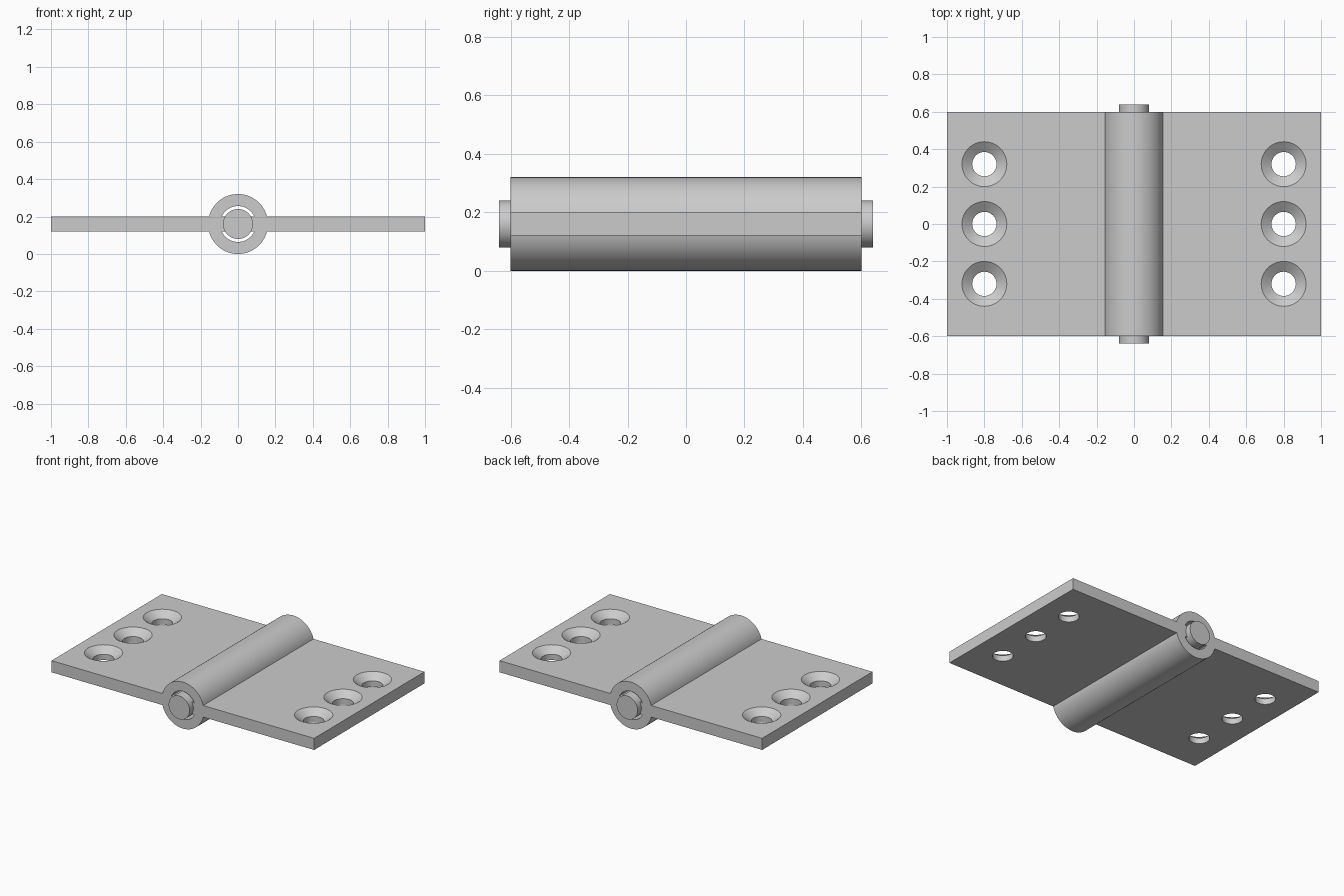
import bpy, bmesh, math

cube = bpy.data.objects.get("Cube")
if cube:
    bpy.data.objects.remove(cube, do_unlink=True)

AXIS_Z = 0.16        # height of the hinge axis
HALF_THICK = 0.04    # half the leaf thickness
HALF_DEPTH = 0.6     # half the leaf depth along y

steel = bpy.data.materials.new("grey steel")
steel.use_nodes = True
steel.diffuse_color = (0.6, 0.6, 0.6, 1)
steel.node_tree.nodes["Principled BSDF"].inputs["Base Color"].default_value = (0.6, 0.6, 0.6, 1)


def finish(name, bm):
    bmesh.ops.recalc_face_normals(bm, faces=bm.faces)
    mesh = bpy.data.meshes.new(name)
    bm.to_mesh(mesh)
    bm.free()
    mesh.materials.append(steel)
    obj = bpy.data.objects.new(name, mesh)
    bpy.context.collection.objects.link(obj)
    return obj


def loft(name, rings):
    """Skin a stack of equal-length rings and cap both ends."""
    bm = bmesh.new()
    rows = [[bm.verts.new(p) for p in ring] for ring in rings]
    n = len(rows[0])
    for a, b in zip(rows, rows[1:]):
        for i in range(n):
            j = (i + 1) % n
            bm.faces.new((a[i], a[j], b[j], b[i]))
    bm.faces.new(rows[0])
    bm.faces.new(rows[-1])
    return finish(name, bm)


def extrude_y(name, outline, half):
    """Extrude an outline, measured from the hinge axis, along y."""
    return loft(name, [[(x, y, z + AXIS_Z) for x, z in outline] for y in (-half, half)])


def arc(radius, start, end, steps):
    return [(radius * math.cos(start + (end - start) * i / steps),
             radius * math.sin(start + (end - start) * i / steps)) for i in range(steps + 1)]


def smooth(obj):
    bpy.ops.object.select_all(action='DESELECT')
    obj.select_set(True)
    bpy.context.view_layer.objects.active = obj
    bpy.ops.object.shade_smooth_by_angle(angle=math.radians(30))


def cut(obj, cutter):
    mod = obj.modifiers.new("cut", 'BOOLEAN')
    mod.operation = 'DIFFERENCE'
    mod.solver = 'EXACT'
    mod.object = cutter
    bpy.ops.object.select_all(action='DESELECT')
    bpy.context.view_layer.objects.active = obj
    obj.select_set(True)
    bpy.ops.object.modifier_apply(modifier=mod.name)
    bpy.data.objects.remove(cutter, do_unlink=True)


# Both leaves and the barrel share one outline
a = math.asin(HALF_THICK / 0.16)
outline = ([(1, -HALF_THICK), (1, HALF_THICK)] + arc(0.16, a, math.pi - a, 40)
           + [(-1, HALF_THICK), (-1, -HALF_THICK)] + arc(0.16, math.pi + a, 2 * math.pi - a, 40))
leaves = extrude_y("hinge_leaves", outline, HALF_DEPTH)

# Clearance gaps above and below the pin
b = math.asin(HALF_THICK / 0.096)
for turn in (0, math.pi):
    gap = arc(0.096, turn + b, turn + math.pi - b, 32)
    cut(leaves, extrude_y("gap_cutter", gap, HALF_DEPTH + 0.1))

# Countersunk screw holes: (height, radius) profile
for x in (-0.8, 0.8):
    for y in (-0.32, 0, 0.32):
        rings = [[(x + u, y + v, z) for u, v in arc(r, 0, 2 * math.pi, 48)[:-1]]
                 for z, r in ((0.1, 0.065), (0.16, 0.065), (0.22, 0.1475))]
        cut(leaves, loft("screw_hole_cutter", rings))
smooth(leaves)

# Pin through the barrel
pin = extrude_y("hinge_pin", arc(0.08, 0, 2 * math.pi, 64)[:-1], 0.64)
smooth(pin)
